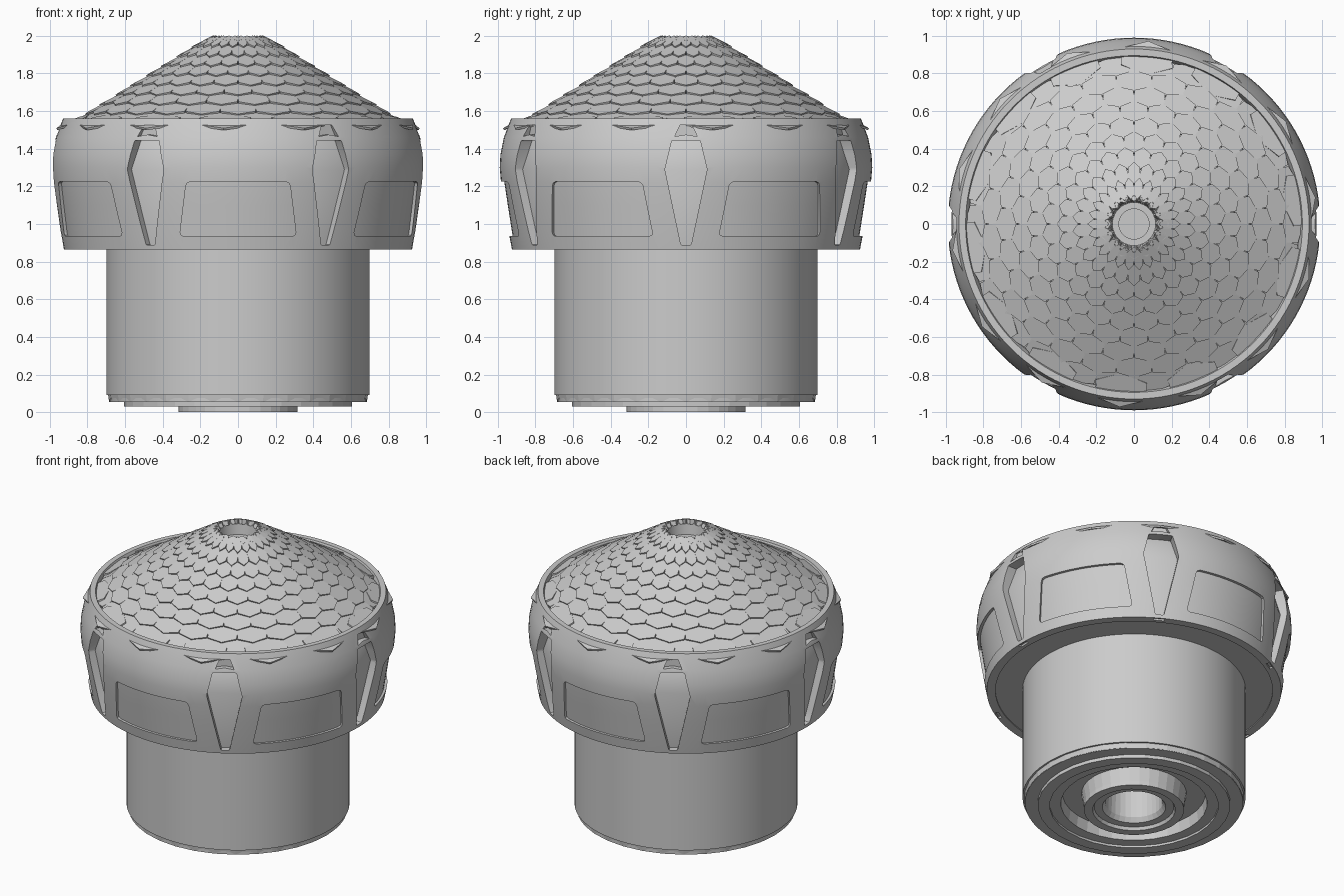
import bpy, bmesh
from math import sin, cos, pi, radians, atan2
from mathutils import Vector, Matrix

if "Cube" in bpy.data.objects:
    bpy.data.objects.remove(bpy.data.objects["Cube"])


def finish(name, bm, smooth=True):
    bmesh.ops.recalc_face_normals(bm, faces=bm.faces)
    me = bpy.data.meshes.new(name)
    bm.to_mesh(me)
    bm.free()
    ob = bpy.data.objects.new(name, me)
    bpy.context.collection.objects.link(ob)
    if smooth:
        shade(ob)
    return ob


def shade(ob):
    bpy.ops.object.select_all(action='DESELECT')
    ob.select_set(True)
    bpy.context.view_layer.objects.active = ob
    bpy.ops.object.shade_smooth_by_angle(angle=radians(25))


def lathe(name, prof, segs=96, closed=False, a0=0.0, a1=2 * pi, smooth=True):
    """Turn an (r, z) profile about z; partial arcs allowed."""
    bm = bmesh.new()
    full = a1 - a0 > 6.28
    n = segs if full else segs + 1
    rings = []
    for i in range(n):
        a = a0 + (a1 - a0) * i / segs
        rings.append([bm.verts.new((r * cos(a), r * sin(a), z)) for r, z in prof])
    m = len(prof)
    for i in range(segs):
        A, B = rings[i], rings[(i + 1) % n]
        for j in range(m if closed else m - 1):
            k = (j + 1) % m
            bm.faces.new((A[j], B[j], B[k], A[k]))
    bmesh.ops.remove_doubles(bm, verts=bm.verts, dist=1e-5)
    return finish(name, bm, smooth)


def prism(bm, base, top):
    """Closed solid between two matching point loops."""
    a = [bm.verts.new(p) for p in base]
    b = [bm.verts.new(p) for p in top]
    bm.faces.new(a)
    bm.faces.new(b[::-1])
    for i in range(len(a)):
        j = (i + 1) % len(a)
        bm.faces.new((a[i], a[j], b[j], b[i]))


def rounded(pts, d):
    """Cut each corner of an outline back by d."""
    out = []
    for i, p in enumerate(pts):
        p = Vector(p)
        q, s = Vector(pts[i - 1]), Vector(pts[(i + 1) % len(pts)])
        u, v = (q - p).normalized() * d, (s - p).normalized() * d
        out += [p + u, p + (u + v) * 0.29, p + v]
    return out


# Lower drum
lathe("lower_drum", [(0.0, 0.6), (0.0, 0.9), (0.70, 0.9), (0.70, 0.09), (0.685, 0.09),
                     (0.685, 0.055), (0.60, 0.055)])

# Stepped foot with grooves and a central bore, fewer sides
lathe("stepped_foot", [(0.69, 0.09), (0.685, 0.053), (0.605, 0.053), (0.605, 0.03), (0.53, 0.03),
                       (0.53, 0.045), (0.46, 0.045), (0.45, 0.12), (0.33, 0.12), (0.315, 0.03),
                       (0.315, 0.0), (0.26, 0.0), (0.25, 0.02), (0.20, 0.02), (0.18, 0.05),
                       (0.17, 0.6), (0.0, 0.6)], 32, smooth=False)

# Housing shell with a bulging outside
outer = [(0.925, 0.865), (0.943, 0.96), (0.965, 1.10), (0.983, 1.22), (0.99, 1.30),
         (0.986, 1.37), (0.968, 1.46), (0.93, 1.56)]
shell = lathe("housing_shell", outer + [(0.895, 1.56), (0.87, 1.50), (0.87, 0.865)],
              120, closed=True, smooth=False)

# Cutouts: windows, kites, small vents above the kites
bm = bmesh.new()
window = rounded([(-0.31, 0.935), (0.31, 0.935), (0.275, 1.225), (-0.275, 1.225)], 0.022)
kite = rounded([(-0.027, 0.888), (0.027, 0.888), (0.112, 1.29), (0.075, 1.445),
                (-0.075, 1.445), (-0.112, 1.29)], 0.008)
vent = [(-0.06, 1.465), (0.0, 1.475), (0.06, 1.465), (0.032, 1.525), (-0.032, 1.525)]
notch = [(-0.035, 0.84), (0.035, 0.84), (0.035, 0.877), (-0.035, 0.877)]
for k in range(6):
    for shape, ang, r in ((window, 30, 0.75), (kite, 0, 0.83), (vent, 0, 0.93), (notch, 0, 0.895)):
        rot = Matrix.Rotation(radians(ang + 60 * k), 3, 'Z')
        r1 = 0.917 if shape is notch else 1.1
        prism(bm, [rot @ Vector((r, x, z)) for x, z in shape],
              [rot @ Vector((r1, x, z)) for x, z in shape])
cutter = finish("cutter", bm, False)
cutter.hide_render = True
mod = shell.modifiers.new("cut", 'BOOLEAN')
mod.operation, mod.solver, mod.object = 'DIFFERENCE', 'EXACT', cutter
bpy.context.view_layer.objects.active = shell
bpy.ops.object.modifier_apply(modifier="cut")
bpy.data.objects.remove(cutter)
shade(shell)

# Inner core closing the cutouts, with its slightly recessed underside
lathe("housing_core", [(0.68, 0.872), (0.885, 0.872), (0.945, 1.29), (0.90, 1.46), (0.87, 1.50)], 96)

# Shallow window panes
pane = [(r - 0.018, z) for r, z in [(0.937, 0.92), (0.943, 0.96), (0.965, 1.10),
                                    (0.983, 1.22), (0.985, 1.24)]]
for k in range(6):
    c = radians(30 + 60 * k)
    lathe("window_pane_%d" % (k + 1), pane, 14, a0=c - radians(20), a1=c + radians(20))

# Roof backing cone with a sunk socket at the peak
lathe("roof_cone", [(0.89, 1.515), (0.15, 1.975), (0.125, 1.975), (0.115, 1.90), (0.08, 1.90),
                    (0.08, 1.86), (0.0, 1.86)], 52)

# Hexagonal roof scales in staggered rings
slope = atan2(0.44, 0.70)


def scale_tile(bm, r, z, ang, width, half, tilt, thick=0.03):
    s = slope + tilt
    c = Vector((r * cos(ang), r * sin(ang), z))
    rad, up = Vector((cos(ang), sin(ang), 0)), Vector((0, 0, 1))
    tan = Vector((-sin(ang), cos(ang), 0))
    down = rad * cos(s) - up * sin(s)
    nrm = rad * sin(s) + up * cos(s)
    out = [c + tan * a * width + down * b * half for a, b in
           ((0, 1), (0.5, 0.5), (0.5, -0.5), (0, -1), (-0.5, -0.5), (-0.5, 0.5))]
    prism(bm, [p - nrm * thick for p in out], out)


bm = bmesh.new()
count, rows = 26, 9
for i in range(rows):
    r = 0.19 + i * 0.0815
    z = 1.985 - (r - 0.17) * 0.44 / 0.70
    for j in range(count):
        scale_tile(bm, r, z, 2 * pi * (j + 0.5 * (i % 2)) / count,
                   2 * pi * r / count, 0.065, radians(-5))
# small upright petals around the socket
for j in range(16):
    scale_tile(bm, 0.155, 1.988, 2 * pi * j / 16, 0.05, 0.035, radians(-10))
finish("roof_scales", bm, False)

# Rim scales whose tips poke through the housing wall
bm = bmesh.new()
for j in range(14):
    scale_tile(bm, 0.885, 1.548, radians(-94.5) + 2 * pi * j / 14, 0.27, 0.098, radians(-9), 0.012)
finish("rim_scales", bm, False)
